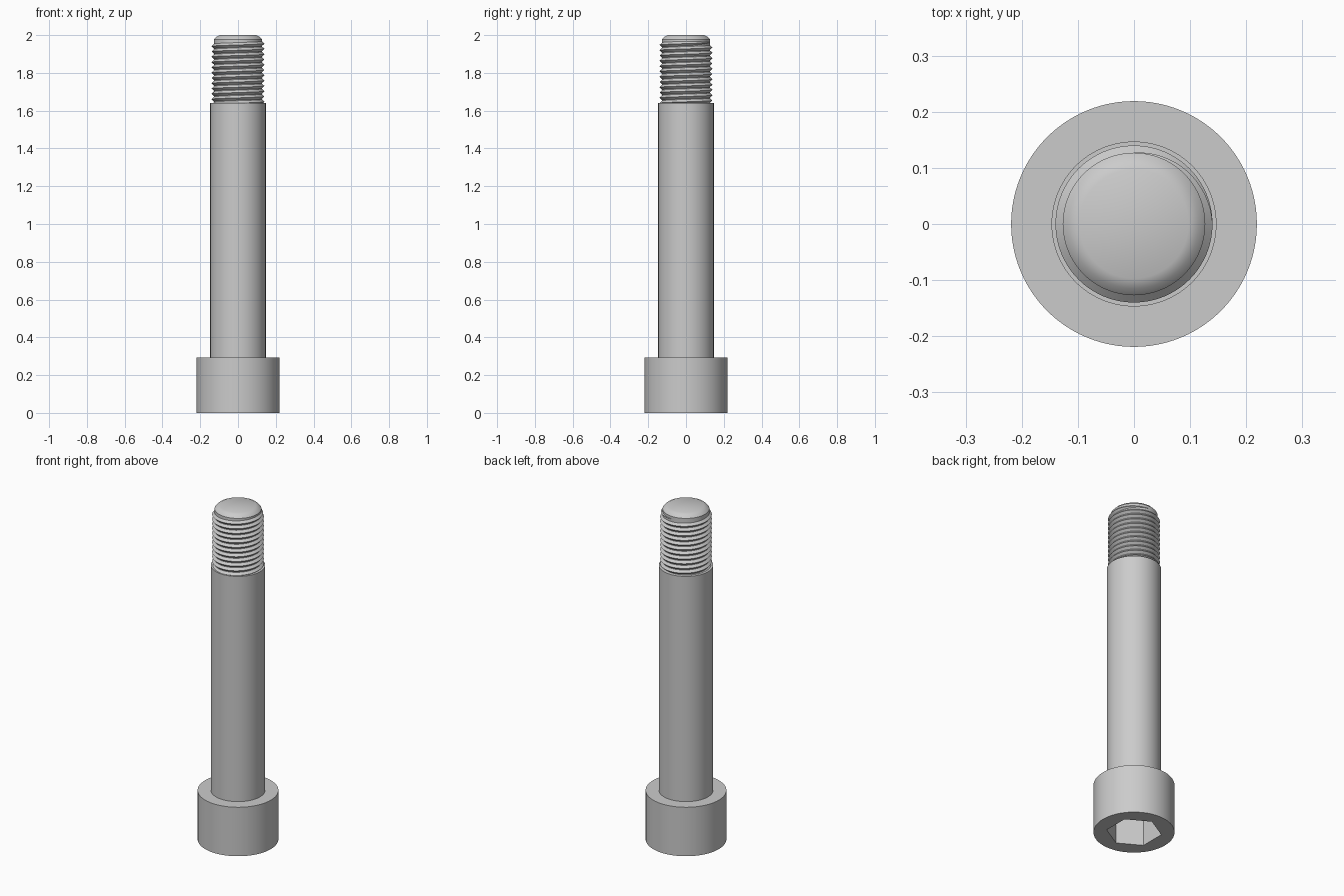
import bpy, bmesh, math
from mathutils import Vector

cube = bpy.data.objects.get("Cube")
if cube:
    bpy.data.objects.remove(cube, do_unlink=True)

SEGS = 96
steel = bpy.data.materials.new("grey_steel")
steel.use_nodes = True
GREY = (0.6, 0.6, 0.6, 1)
steel.diffuse_color = GREY
steel.node_tree.nodes["Principled BSDF"].inputs["Base Color"].default_value = GREY


def finish(name, bm):
    bmesh.ops.recalc_face_normals(bm, faces=bm.faces)
    mesh = bpy.data.meshes.new(name)
    bm.to_mesh(mesh)
    bm.free()
    mesh.materials.append(steel)
    obj = bpy.data.objects.new(name, mesh)
    bpy.context.collection.objects.link(obj)
    return obj


def smooth(obj):
    bpy.ops.object.select_all(action='DESELECT')
    obj.select_set(True)
    bpy.context.view_layer.objects.active = obj
    bpy.ops.object.shade_smooth_by_angle(angle=math.radians(35))


def lathe(name, profile, segs=SEGS, turn=0.0):
    """Closed solid of revolution from (radius, z) pairs, capped at both ends."""
    bm = bmesh.new()
    rings = []
    for r, z in profile:
        angles = [turn + math.tau * i / segs for i in range(segs)]
        rings.append([bm.verts.new((r * math.cos(a), r * math.sin(a), z)) for a in angles])
    for low, high in zip(rings, rings[1:]):
        for i in range(segs):
            j = (i + 1) % segs
            bm.faces.new((low[i], low[j], high[j], high[i]))
    bm.faces.new(rings[0])
    bm.faces.new(rings[-1])
    return finish(name, bm)


# Cylindrical head with a hexagonal socket in its underside
HEAD_TOP = 0.293
head = lathe("head", [(0.219, 0), (0.219, HEAD_TOP)])
cutter = lathe("socket_cutter", [(0.15, -0.1), (0.15, 0.19)], 6, math.pi / 2)
cutter.hide_render = True
cut = head.modifiers.new("socket", 'BOOLEAN')
cut.operation = 'DIFFERENCE'
cut.solver = 'EXACT'
cut.object = cutter
bpy.context.view_layer.objects.active = head
bpy.ops.object.modifier_apply(modifier=cut.name)
bpy.data.objects.remove(cutter, do_unlink=True)
smooth(head)

# Plain shank
SHOULDER = 1.64
smooth(lathe("shank", [(0.147, HEAD_TOP), (0.147, SHOULDER)]))

# Threaded end: core with a bevelled tip
ROOT, CREST, PITCH = 0.127, 0.14, 0.028
smooth(lathe("thread_core", [(ROOT, SHOULDER), (ROOT, 1.978), (0.115, 1.991), (0.097, 2)]))

# Right-handed helical ridge, fading in at the tip and running into the shoulder
TIP_Z, HALF = 1.962, 0.0135
steps_per_turn = 64
steps = int((TIP_Z - SHOULDER + HALF) / PITCH * steps_per_turn)
bm = bmesh.new()
sections = []
for s in range(steps + 1):
    turns = s / steps_per_turn
    angle = math.pi / 2 - turns * math.tau
    grow = min(1, 0.02 + turns * 4)
    z = TIP_Z - turns * PITCH
    out = Vector((math.cos(angle), math.sin(angle), 0))
    section = []
    for r, dz in ((ROOT - 0.001, -HALF), (ROOT + (CREST - ROOT) * grow, 0), (ROOT - 0.001, HALF)):
        section.append(bm.verts.new(out * r + Vector((0, 0, z + dz * grow))))
    sections.append(section)
for a, b in zip(sections, sections[1:]):
    for k in range(3):
        n = (k + 1) % 3
        bm.faces.new((a[k], a[n], b[n], b[k]))
bm.faces.new(sections[0])
bm.faces.new(sections[-1])
smooth(finish("thread_ridge", bm))
